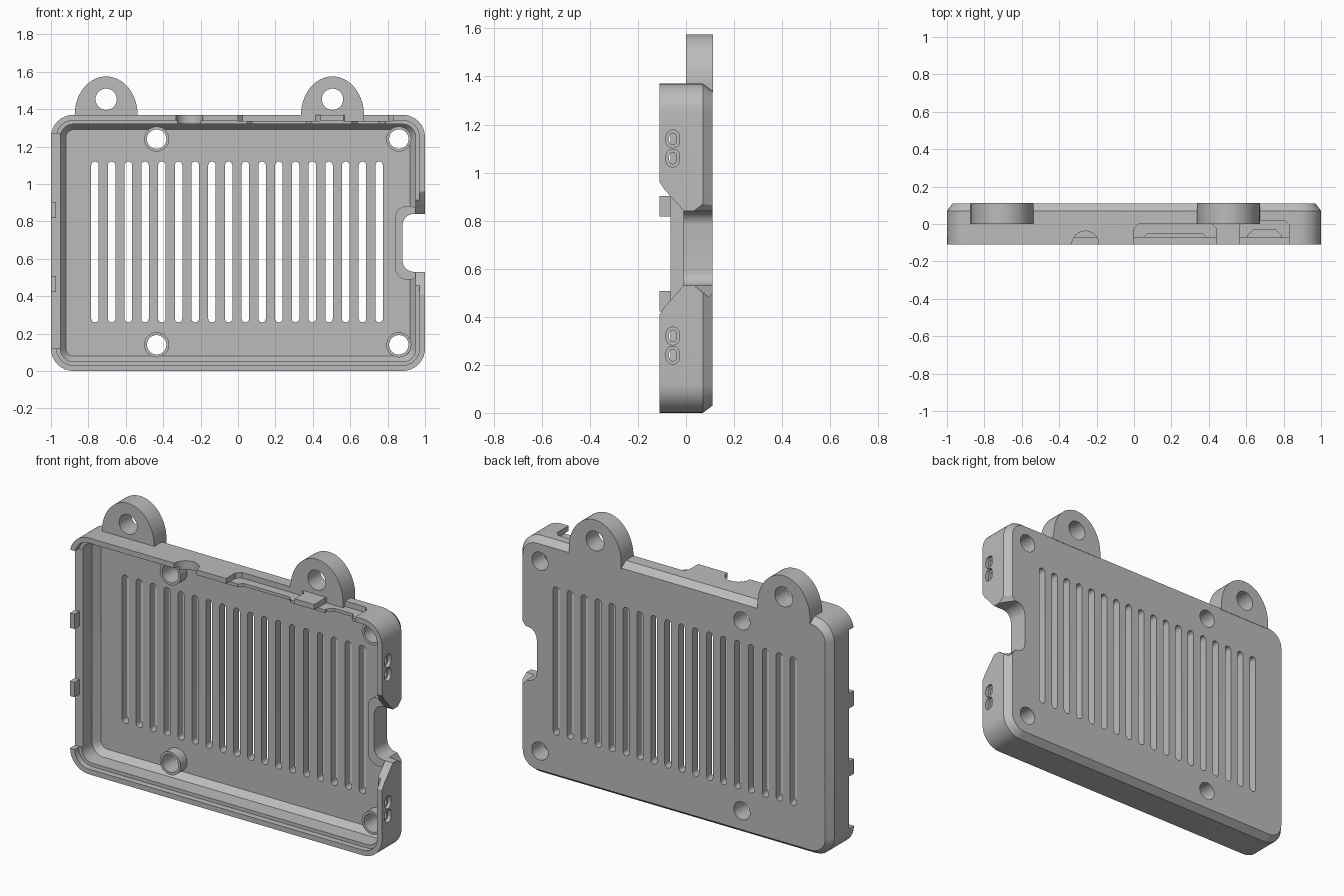
import bpy, bmesh, math

cube = bpy.data.objects.get("Cube")
if cube:
    bpy.data.objects.remove(cube, do_unlink=True)

grey = bpy.data.materials.new("plain grey")
grey.use_nodes = True
GREY = (0.5, 0.5, 0.5, 1)
grey.diffuse_color = GREY
grey.node_tree.nodes["Principled BSDF"].inputs["Base Color"].default_value = GREY

AXES = {"x": lambda u, w, t: (t, u, w),
        "y": lambda u, w, t: (u, t, w),
        "z": lambda u, w, t: (u, w, t)}


def rounded(cu, cw, hu, hw, r, n=8):
    """Rounded rectangle outline; a circle or slot when r meets the half size."""
    pts = []
    for q, (su, sw) in enumerate(((1, 1), (-1, 1), (-1, -1), (1, -1))):
        for i in range(n + 1):
            a = (q + i / n) * math.pi / 2
            pts.append((cu + su * (hu - r) + r * math.cos(a),
                        cw + sw * (hw - r) + r * math.sin(a)))
    return pts


def loft(name, rings, axis="y"):
    """Skin a list of (outline, depth) rings and cap both ends."""
    bm = bmesh.new()
    rows = [[bm.verts.new(AXES[axis](u, w, t)) for u, w in pts] for pts, t in rings]
    for a, b in zip(rows, rows[1:]):
        for i in range(len(a)):
            j = (i + 1) % len(a)
            bm.faces.new((a[i], a[j], b[j], b[i]))
    bm.faces.new(rows[0])
    bm.faces.new(rows[-1])
    bmesh.ops.remove_doubles(bm, verts=bm.verts, dist=1e-5)
    bmesh.ops.recalc_face_normals(bm, faces=bm.faces)
    mesh = bpy.data.meshes.new(name)
    bm.to_mesh(mesh)
    bm.free()
    mesh.materials.append(grey)
    obj = bpy.data.objects.new(name, mesh)
    bpy.context.collection.objects.link(obj)
    return obj


def prism(name, pts, axis, a, b):
    return loft(name, [(pts, a), (pts, b)], axis)


def box(u0, u1, w0, w1):
    return [(u0, w0), (u1, w0), (u1, w1), (u0, w1)]


def combine(target, tool, operation="DIFFERENCE"):
    mod = target.modifiers.new("join", "BOOLEAN")
    mod.operation = operation
    mod.solver = "EXACT"
    mod.object = tool
    bpy.context.view_layer.objects.active = target
    bpy.ops.object.modifier_apply(modifier=mod.name)
    bpy.data.objects.remove(tool, do_unlink=True)


def cut(target, pts, axis, a, b):
    combine(target, prism("cutter", pts, axis, a, b))


# Tray: chamfered back, stepped rim and sloped foot inside
H = 1.37


def inset(d):
    return rounded(0, H / 2, 1 - d, H / 2 - d, max(0.12 - d, 0.04))


case = loft("case_tray", [(inset(0.08), 0.06), (inset(0.05), 0.02), (inset(0.05), -0.075),
                          (inset(0.03), -0.075), (inset(0.03), -0.11), (inset(0), -0.11),
                          (inset(0), 0.07), (inset(0.03), 0.11)])

# Screw posts and the wall around the side notch
holes = [(x, z) for x in (-0.435, 0.86) for z in (0.14, 1.24)]
for x, z in holes:
    combine(case, prism("post", rounded(x, z, 0.067, 0.067, 0.067), "y", 0.0, 0.09), "UNION")
NZ = 0.685
combine(case, prism("notch_wall", rounded(0.91, NZ, 0.07, 0.197, 0.065), "y", -0.01, 0.09), "UNION")
for x, z in holes:
    cut(case, rounded(x, z, 0.052, 0.052, 0.052), "y", -0.05, 0.2)

# Vent slots
for i in range(18):
    cut(case, rounded(-0.765 + i * 0.0894, 0.69, 0.02, 0.43, 0.02, 4), "y", 0, 0.2)

# Side notch, with sloped wall ends in front and a flared mouth behind
cut(case, rounded(1.0, NZ, 0.12, 0.155, 0.06), "y", -0.2, 0.2)
cut(case, [(-0.2, NZ - 0.29), (-0.11, NZ - 0.275), (-0.09, NZ - 0.245), (-0.01, NZ - 0.155),
           (-0.01, NZ + 0.155), (-0.09, NZ + 0.245), (-0.11, NZ + 0.275), (-0.2, NZ + 0.29)],
    "x", 0.93, 1.2)


def mouth(h):
    return [(0.94, NZ - 0.15), (1.0, NZ - h), (1.1, NZ - h),
            (1.1, NZ + h), (1.0, NZ + h), (0.94, NZ + 0.15)]


combine(case, loft("cutter", [(mouth(0.152), 0.03), (mouth(0.225), 0.12)]))

# Countersunk lanyard slots in the right wall
for z in (0.24, 0.32, 1.06, 1.14):
    cut(case, rounded(-0.055, z, 0.028, 0.037, 0.026, 4), "x", 0.98, 1.1)
    cut(case, rounded(-0.055, z, 0.015, 0.024, 0.015, 4), "x", 0.9, 1.1)

# Lowered far wall
cut(case, box(-0.2, -0.065, 0.12, 1.27), "x", -1.1, -0.9)

# Connector openings in the top wall: outer recess, then a way through


def port(x0, x1, y, c):
    return [(x0, -0.2), (x0, y - c), (x0 + c, y), (x1 - c, y), (x1, y - c), (x1, -0.2)]


cut(case, rounded(-0.26, -0.11, 0.072, 0.072, 0.072), "z", 1.25, 1.5)
for x0, x1, y in ((0.0, 0.44, 0.0), (0.565, 0.83, 0.02)):
    cut(case, port(x0, x1, y, 0.025), "z", 1.338, 1.5)
    cut(case, port(x0 + 0.045, x1 - 0.045, y - 0.05, 0.03), "z", 1.25, 1.5)

# Hanging ears
parts = [case]
for side, x in (("right", -0.705), ("left", 0.505)):
    arch = [(x + 0.168 * math.cos(a), 1.37 + 0.205 * math.sin(a))
            for a in (math.pi * i / 32 for i in range(33))]
    arch += [(x - 0.168, 1.335), (x + 0.168, 1.335)]
    ear = prism(side + "_hanging_ear", arch, "y", 0.0, 0.112)
    cut(ear, rounded(x, 1.453, 0.057, 0.057, 0.057), "y", -0.1, 0.2)
    parts.append(ear)

# Snap tabs on the lowered wall
for name, z in (("lower", 0.465), ("upper", 0.86)):
    parts.append(prism(name + "_snap_tab", box(-0.11, -0.055, z - 0.043, z + 0.043),
                       "x", -1.0, -0.972))

for obj in parts:
    bpy.ops.object.select_all(action="DESELECT")
    obj.select_set(True)
    bpy.context.view_layer.objects.active = obj
    bpy.ops.object.shade_smooth_by_angle(angle=math.radians(30))
